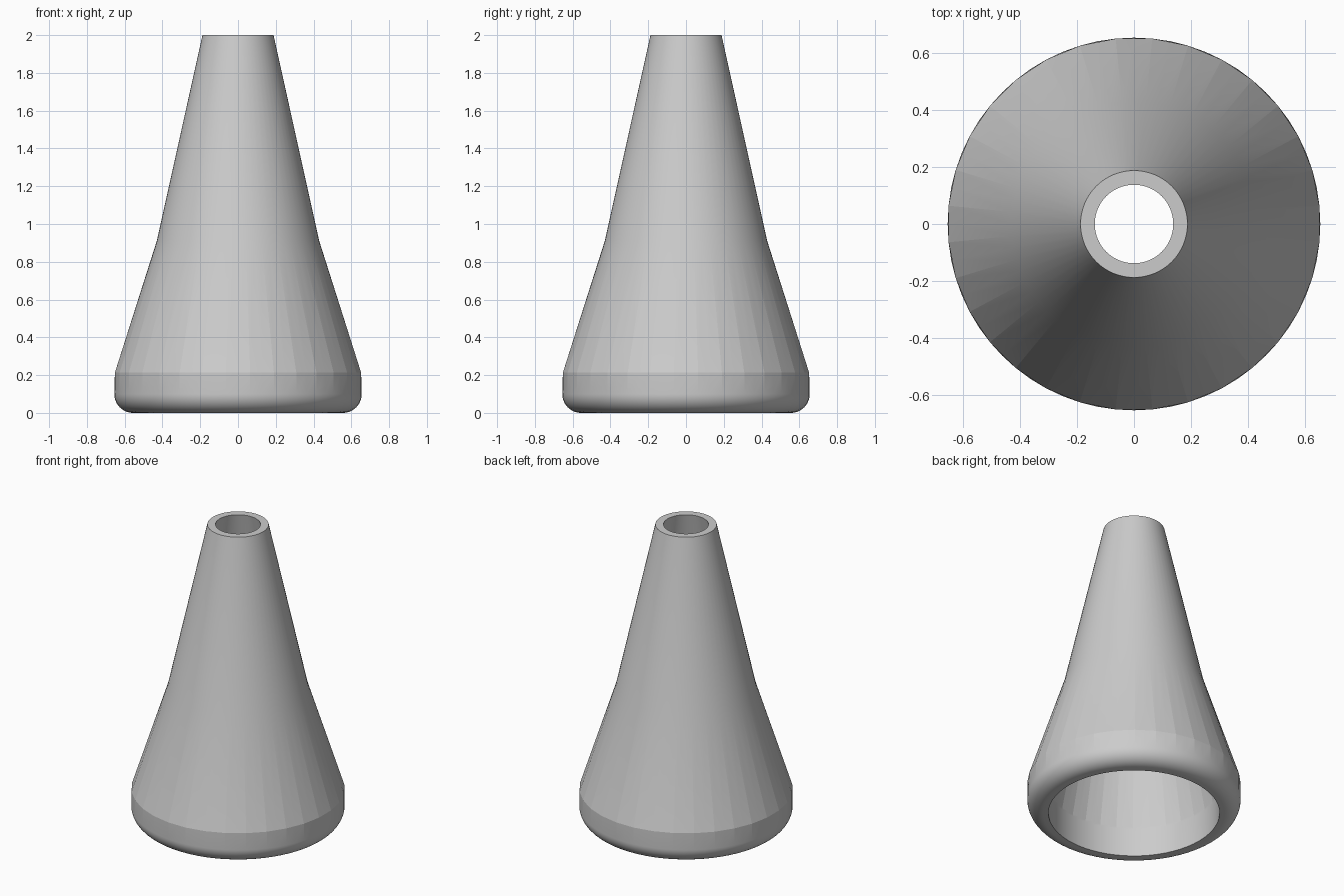
import bpy, bmesh, math

cube = bpy.data.objects.get("Cube")
if cube:
    bpy.data.objects.remove(cube, do_unlink=True)

SIDES = 64
STEP = 2 * math.pi / SIDES
OUTER = 0.655
BORE = 0.525
FILLET = 0.1
FILLET_STEPS = 14

# Closed wall profile of (radius, height, coarse): rounded base and outside going up
profile = [(BORE, 0, False)]
for n in range(FILLET_STEPS + 1):
    a = math.pi / 2 * n / FILLET_STEPS
    profile.append((OUTER - FILLET + FILLET * math.sin(a), FILLET - FILLET * math.cos(a), False))
profile += [(OUTER, 0.213, True), (0.43, 0.91, False), (0.188, 2, False)]
# Inside going down: tapered bore, then a straight mouth
profile += [(0.138, 2, False), (0.378, 0.9, False), (BORE, 0.205, True), (BORE, 0.19, False)]

# Revolve; coarse rings keep half the sides, so odd columns lie on the chord
bm = bmesh.new()
rings = []
for r, z, coarse in profile:
    ring = []
    for i in range(SIDES):
        a = (i + 1) * STEP
        rr = r * math.cos(STEP) if coarse and i % 2 else r
        ring.append(bm.verts.new((rr * math.cos(a), rr * math.sin(a), z)))
    rings.append(ring)
for k, low in enumerate(rings):
    high = rings[(k + 1) % len(rings)]
    for i in range(SIDES):
        j = (i + 1) % SIDES
        bm.faces.new((low[i], low[j], high[j], high[i]))
bmesh.ops.recalc_face_normals(bm, faces=bm.faces[:])

mesh = bpy.data.meshes.new("hollow_cone")
bm.to_mesh(mesh)
bm.free()
cone = bpy.data.objects.new("hollow_cone", mesh)
bpy.context.collection.objects.link(cone)

# Plain grey material
grey = bpy.data.materials.new("plain_grey")
grey.use_nodes = True
colour = (0.6, 0.6, 0.6, 1)
grey.diffuse_color = colour
grey.node_tree.nodes["Principled BSDF"].inputs["Base Color"].default_value = colour
mesh.materials.append(grey)

# Smooth the cone but keep base facets and rims crisp
bpy.ops.object.select_all(action="DESELECT")
cone.select_set(True)
bpy.context.view_layer.objects.active = cone
bpy.ops.object.shade_smooth_by_angle(angle=math.radians(8))
